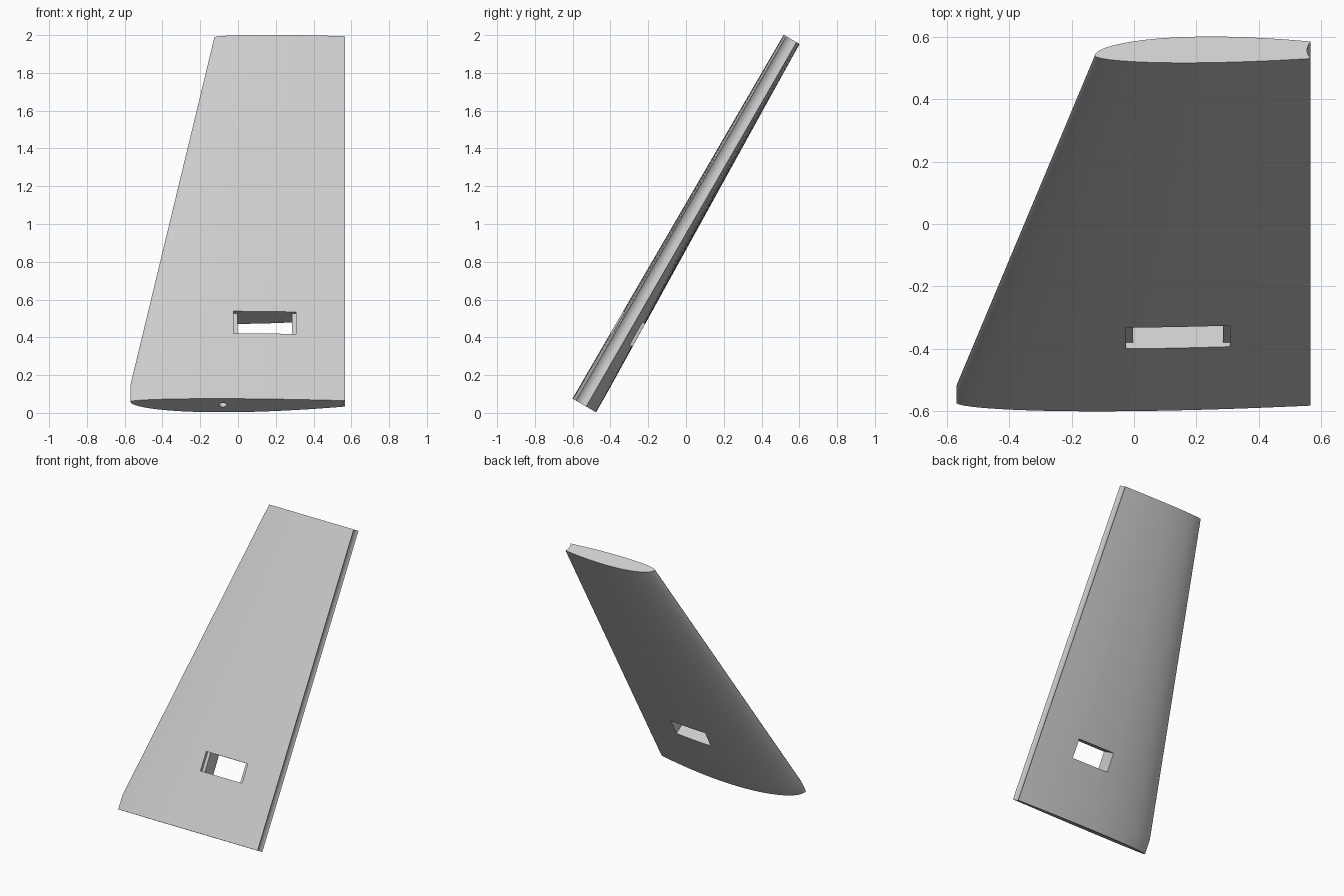
import bpy, bmesh, math
from mathutils import Matrix

old = bpy.data.objects.get("Cube")
if old:
    bpy.data.objects.remove(old)

grey = bpy.data.materials.new("light_grey")
grey.use_nodes = True
grey.diffuse_color = (0.6, 0.6, 0.6, 1)
grey.node_tree.nodes["Principled BSDF"].inputs["Base Color"].default_value = (0.6, 0.6, 0.6, 1)

SPAN, TAPER_START = 2.227, 0.1
ROOT_LEAD, TIP_LEAD, TRAIL = -0.57, -0.125, 0.567
NOSE, LIP_FRONT, LIP_BACK = 0.031, 0.02, 0.083
STEPS = 32


def mix(a, b, k):
    return a + (b - a) * k


def section(s):
    """Closed airfoil outline at span position s, in local coordinates."""
    k = max(0, (s - TAPER_START) / (SPAN - TAPER_START))
    lead = mix(ROOT_LEAD, TIP_LEAD, k)
    ts = [(i / STEPS) ** 2 for i in range(STEPS + 1)]

    def side(t, lip, bulge):
        return (mix(lead, TRAIL, t),
                mix(NOSE, lip, t) + bulge * math.sqrt(t) * (1 - t), s)

    front = [side(t, LIP_FRONT, -mix(0.073, 0.059, k)) for t in ts]
    back = [side(t, LIP_BACK, mix(0.24, 0.125, k)) for t in ts[1:]]
    # hollow arc along the trailing edge
    groove = []
    for i in range(1, 12):
        f = i / 12
        groove.append((TRAIL - 0.012 * 4 * f * (1 - f), mix(LIP_FRONT, LIP_BACK, f), s))
    return front + groove + back[::-1]


def make_object(name, bm):
    bmesh.ops.recalc_face_normals(bm, faces=bm.faces)
    mesh = bpy.data.meshes.new(name)
    bm.to_mesh(mesh)
    bm.free()
    mesh.materials.append(grey)
    obj = bpy.data.objects.new(name, mesh)
    bpy.context.collection.objects.link(obj)
    return obj


# Tapered wing body
bm = bmesh.new()
rings = [[bm.verts.new(p) for p in section(s)] for s in (0, TAPER_START, SPAN)]
for a, b in zip(rings, rings[1:]):
    for i in range(len(a)):
        j = (i + 1) % len(a)
        bm.faces.new((a[i], a[j], b[j], b[i]))
bm.faces.new(rings[0])
bm.faces.new(rings[-1])
wing = make_object("wing_panel", bm)


def box_cutter(name, lo, hi):
    bm = bmesh.new()
    bmesh.ops.create_cube(bm, size=1)
    for v in bm.verts:
        v.co = [mix(l, h, c + 0.5) for l, h, c in zip(lo, hi, v.co)]
    return make_object(name, bm)


# Slot with a shallow ledge at each end, and a pin hole in the root
cutters = [
    box_cutter("slot_recess", (-0.025, -0.1, 0.4), (0.308, 0.022, 0.535)),
    box_cutter("slot_through", (-0.003, -0.1, 0.4), (0.285, 0.3, 0.535)),
]
bm = bmesh.new()
bmesh.ops.create_cone(bm, cap_ends=True, segments=24, radius1=0.021, radius2=0.021,
                      depth=0.5, matrix=Matrix.Translation((-0.08, 0.065, 0)))
cutters.append(make_object("pin_hole", bm))

bpy.ops.object.select_all(action='DESELECT')
bpy.context.view_layer.objects.active = wing
wing.select_set(True)
for cutter in cutters:
    cutter.hide_render = True
    mod = wing.modifiers.new(cutter.name, 'BOOLEAN')
    mod.operation = 'DIFFERENCE'
    mod.solver = 'EXACT'
    mod.object = cutter
    bpy.ops.object.modifier_apply(modifier=mod.name)
    bpy.data.objects.remove(cutter)

bpy.ops.object.shade_smooth_by_angle(angle=math.radians(30))

# Lean the panel backwards
wing.rotation_euler = (math.radians(-30), 0, 0)
wing.location = (0, -0.6, 0.075)
